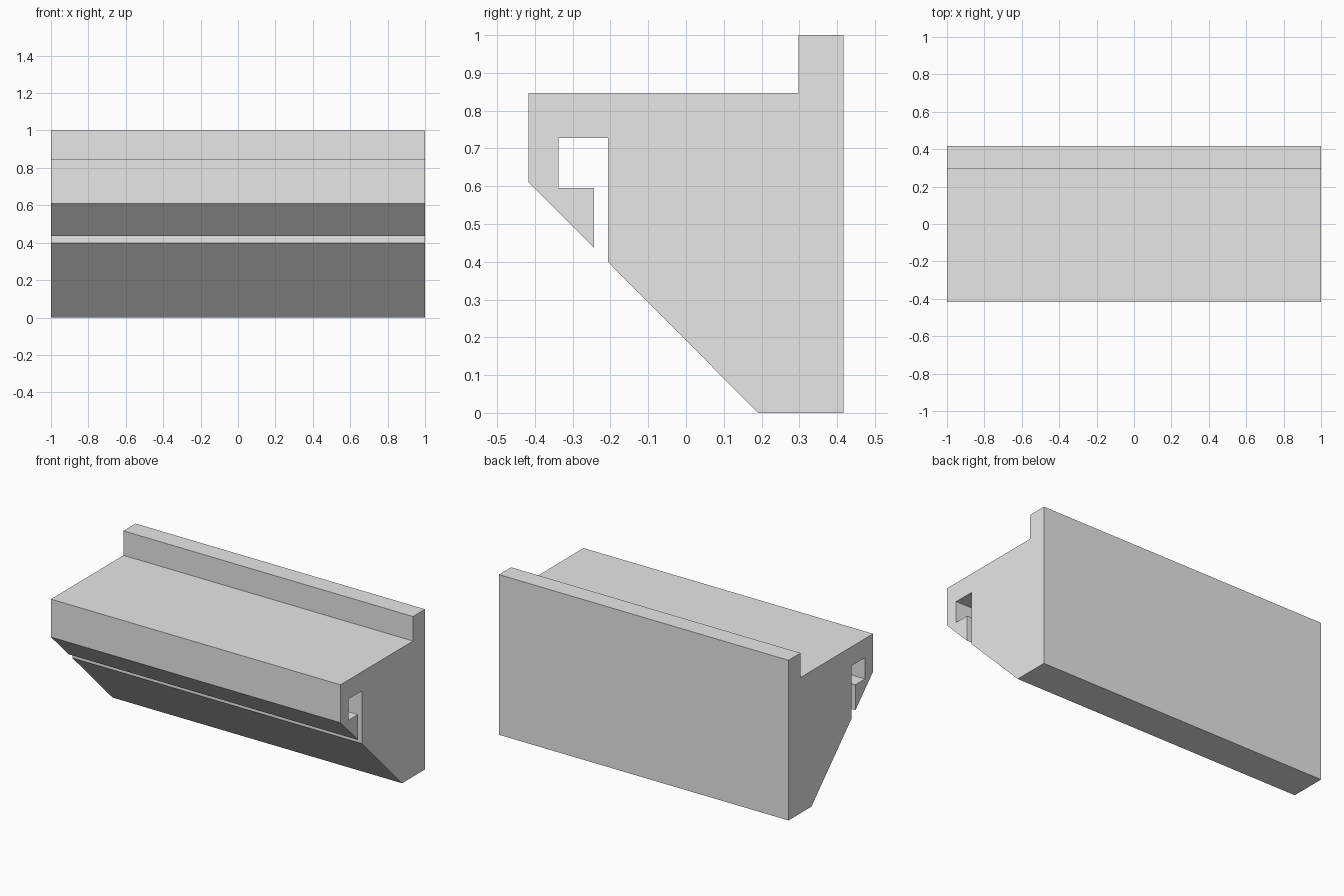
import bpy
import bmesh

cube = bpy.data.objects.get("Cube")
if cube:
    bpy.data.objects.remove(cube, do_unlink=True)

# Single plain grey
grey = bpy.data.materials.new("plain_grey")
grey.use_nodes = True
colour = (0.8, 0.8, 0.8, 1)
grey.diffuse_color = colour
grey.node_tree.nodes["Principled BSDF"].inputs["Base Color"].default_value = colour


def extrude_profile(name, profile, length):
    """Extrude a (y, z) outline along x, centred on the origin."""
    bm = bmesh.new()
    face = bm.faces.new([bm.verts.new((-length / 2, y, z)) for y, z in profile])
    grown = bmesh.ops.extrude_face_region(bm, geom=[face])
    moved = [v for v in grown["geom"] if isinstance(v, bmesh.types.BMVert)]
    bmesh.ops.translate(bm, verts=moved, vec=(length, 0, 0))
    bmesh.ops.recalc_face_normals(bm, faces=bm.faces)
    mesh = bpy.data.meshes.new(name)
    bm.to_mesh(mesh)
    bm.free()
    mesh.materials.append(grey)
    obj = bpy.data.objects.new(name, mesh)
    bpy.context.collection.objects.link(obj)
    return obj


# Body outline: back wall, raised lip, shelf, sloped underside
front, back = -0.417, 0.417
outline = [(back, 0), (back, 1), (0.298, 1), (0.298, 0.847),
           (front, 0.847), (front, 0.61)]
# Hooked slot opening through the slope
hook_slot = [(-0.243, 0.436), (-0.243, 0.595), (-0.338, 0.595),
             (-0.338, 0.728), (-0.206, 0.728), (-0.206, 0.399)]
foot = [(0.191, 0)]

extrude_profile("slotted_ledge_rail", outline + hook_slot + foot, 2)
